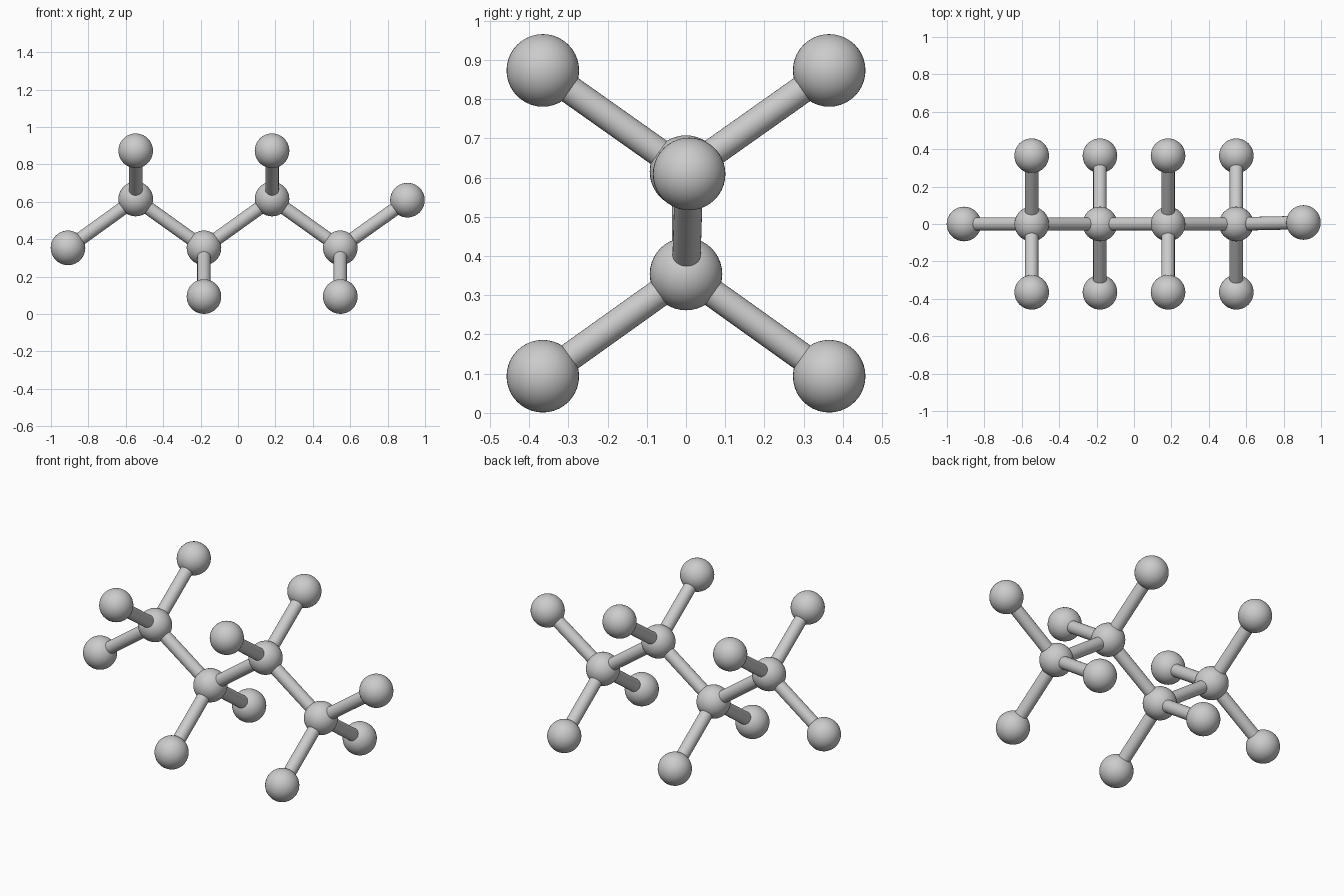
import bpy
from mathutils import Vector

if "Cube" in bpy.data.objects:
    bpy.data.objects.remove(bpy.data.objects["Cube"])

ATOM_R, BOND_R = 0.0925, 0.036


def smooth():
    bpy.ops.object.shade_smooth_by_angle()


def atom(name, pos):
    bpy.ops.mesh.primitive_uv_sphere_add(segments=40, ring_count=20, radius=ATOM_R, location=pos)
    bpy.context.object.name = name
    smooth()


def bond(name, a, b):
    a, b = Vector(a), Vector(b)
    bpy.ops.mesh.primitive_cylinder_add(vertices=32, radius=BOND_R, depth=(b - a).length,
                                        location=(a + b) / 2)
    ob = bpy.context.object
    ob.name = name
    ob.rotation_mode = 'QUATERNION'
    ob.rotation_quaternion = (b - a).to_track_quat('Z', 'Y')
    smooth()


# Zigzag backbone
chain = [(-0.547, 0, 0.615), (-0.182, 0, 0.354), (0.182, 0, 0.615), (0.547, 0, 0.354)]
for i, c in enumerate(chain):
    atom(f"chain_atom_{i + 1}", c)
    if i:
        bond(f"chain_bond_{i}", chain[i - 1], c)

    # Pair of side atoms, pointing up on high chain atoms and down on low ones
    z = 0.873 if c[2] > 0.5 else 0.0935
    for label, s in (("front", -1), ("back", 1)):
        p = (c[0], s * 0.365, z)
        atom(f"{label}_side_atom_{i + 1}", p)
        bond(f"{label}_side_bond_{i + 1}", c, p)

# End atoms
for label, c, p in (("left", chain[0], (-0.909, 0, 0.354)),
                    ("right", chain[-1], (0.906, 0.008, 0.609))):
    atom(f"{label}_end_atom", p)
    bond(f"{label}_end_bond", c, p)
